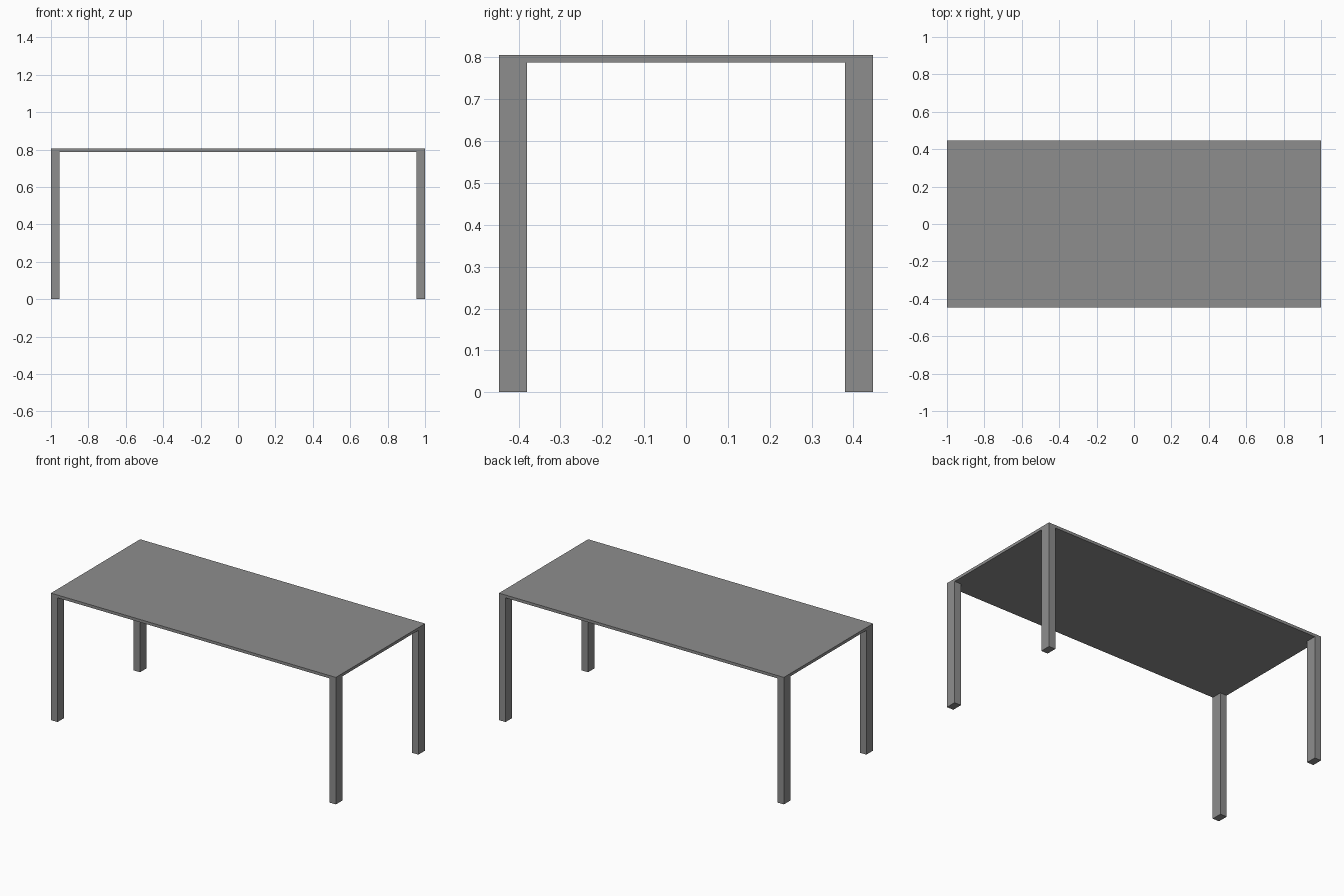
import bpy

if "Cube" in bpy.data.objects:
    bpy.data.objects.remove(bpy.data.objects["Cube"])

# Overall dimensions
HALF_X, HALF_Y, HEIGHT = 1.0, 0.447, 0.806
SLAB = 0.018
LEG_X, LEG_Y = 0.046, 0.067

grey = bpy.data.materials.new("mid_grey")
grey.diffuse_color = (0.27, 0.27, 0.27, 1.0)
grey.use_nodes = True
grey.node_tree.nodes["Principled BSDF"].inputs["Base Color"].default_value = grey.diffuse_color


def box(name, low, high):
    """Axis-aligned box between two corners."""
    centre = [(a + b) / 2 for a, b in zip(low, high)]
    bpy.ops.mesh.primitive_cube_add(size=1, location=centre)
    obj = bpy.context.object
    obj.name = name
    obj.scale = [b - a for a, b in zip(low, high)]
    bpy.ops.object.transform_apply(location=False, rotation=False, scale=True)
    obj.data.materials.append(grey)
    return obj


# Thin table top
box("table_top", (-HALF_X, -HALF_Y, HEIGHT - SLAB), (HALF_X, HALF_Y, HEIGHT))

# Four legs, flush with the corners of the top
for side, sx in (("left", -1), ("right", 1)):
    for end, sy in (("front", -1), ("back", 1)):
        cx = sx * (HALF_X - LEG_X / 2)
        cy = sy * (HALF_Y - LEG_Y / 2)
        box(f"{end}_{side}_leg",
            (cx - LEG_X / 2, cy - LEG_Y / 2, 0),
            (cx + LEG_X / 2, cy + LEG_Y / 2, HEIGHT - SLAB))
